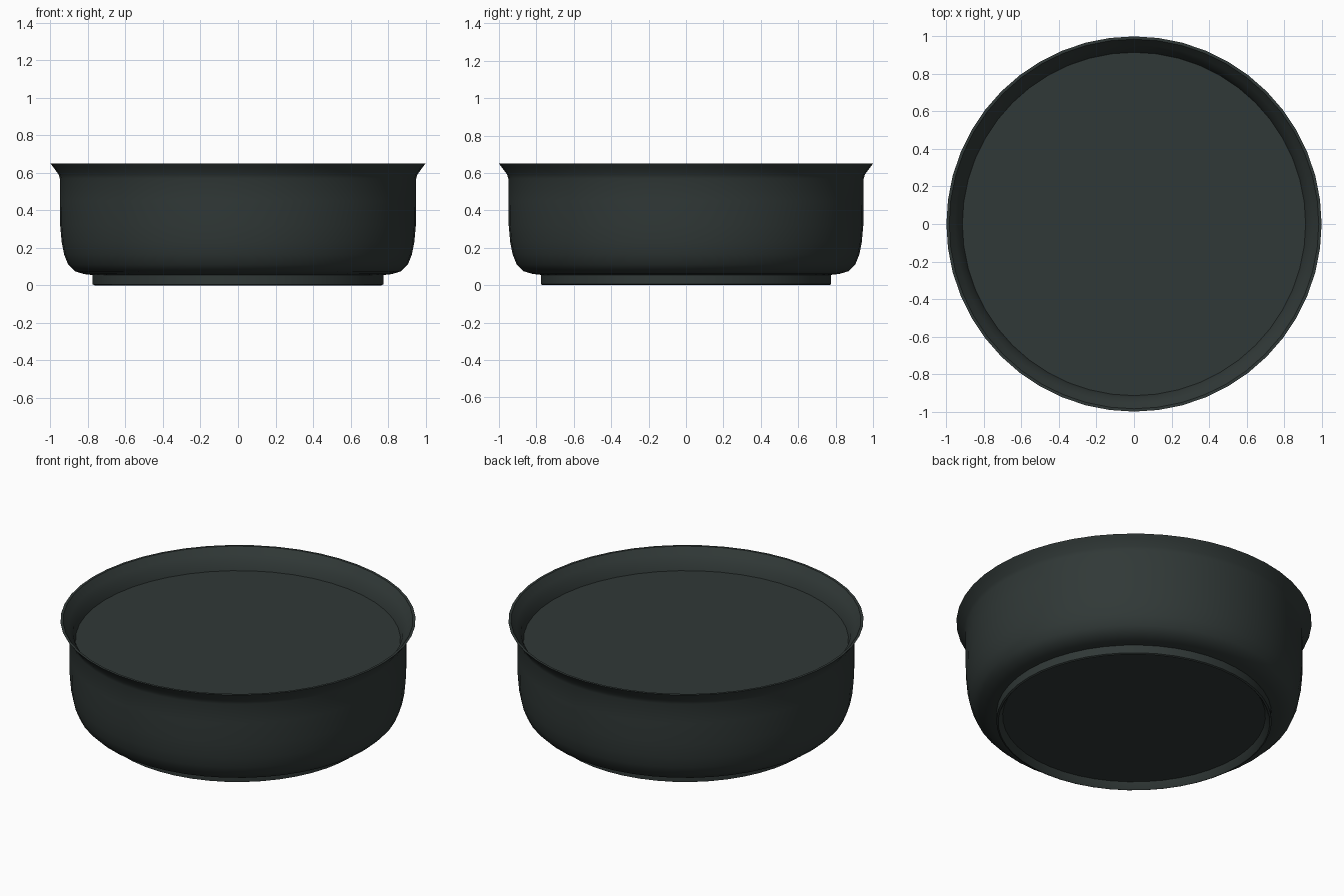
import bpy, bmesh, math

if "Cube" in bpy.data.objects:
    bpy.data.objects.remove(bpy.data.objects["Cube"])

SEGMENTS = 48

# One dark green-grey colour for the whole model
dark = bpy.data.materials.new("dark green grey")
dark.diffuse_color = (0.030, 0.040, 0.038, 1)
dark.use_nodes = True
dark.node_tree.nodes["Principled BSDF"].inputs["Base Color"].default_value = dark.diffuse_color


def lathe(name, profile):
    """Spin a list of (radius, height) points around z; radius 0 closes with a flat disc."""
    bm = bmesh.new()
    rings = []
    for r, z in profile:
        if r == 0:
            rings.append([bm.verts.new((0, 0, z))])
        else:
            rings.append([bm.verts.new((r * math.cos(2 * math.pi * i / SEGMENTS),
                                        r * math.sin(2 * math.pi * i / SEGMENTS), z))
                          for i in range(SEGMENTS)])
    for a, b in zip(rings, rings[1:]):
        for i in range(SEGMENTS):
            j = (i + 1) % SEGMENTS
            if len(a) == 1:
                bm.faces.new((a[0], b[j], b[i]))
            elif len(b) == 1:
                bm.faces.new((a[i], a[j], b[0]))
            else:
                bm.faces.new((a[i], a[j], b[j], b[i]))
    mesh = bpy.data.meshes.new(name)
    bm.to_mesh(mesh)
    bm.free()
    mesh.materials.append(dark)
    obj = bpy.data.objects.new(name, mesh)
    bpy.context.collection.objects.link(obj)
    bpy.ops.object.select_all(action='DESELECT')
    obj.select_set(True)
    bpy.context.view_layer.objects.active = obj
    bpy.ops.object.shade_smooth_by_angle(angle=math.radians(32))
    return obj


# Bowl: recessed underside, foot ring, rounded wall, flared lip, inner wall and flat fill
lathe("bowl", [
    (0, 0.04), (0.74, 0.04), (0.76, 0.005), (0.765, 0.0), (0.775, 0.005),
    (0.775, 0.055), (0.82, 0.06), (0.87, 0.075), (0.905, 0.11), (0.927, 0.165),
    (0.94, 0.23), (0.948, 0.32), (0.95, 0.45), (0.95, 0.57), (0.957, 0.592),
    (0.985, 0.63), (1.0, 0.65), (0.985, 0.65), (0.955, 0.612), (0.93, 0.58),
    (0.915, 0.53), (0, 0.53),
])
